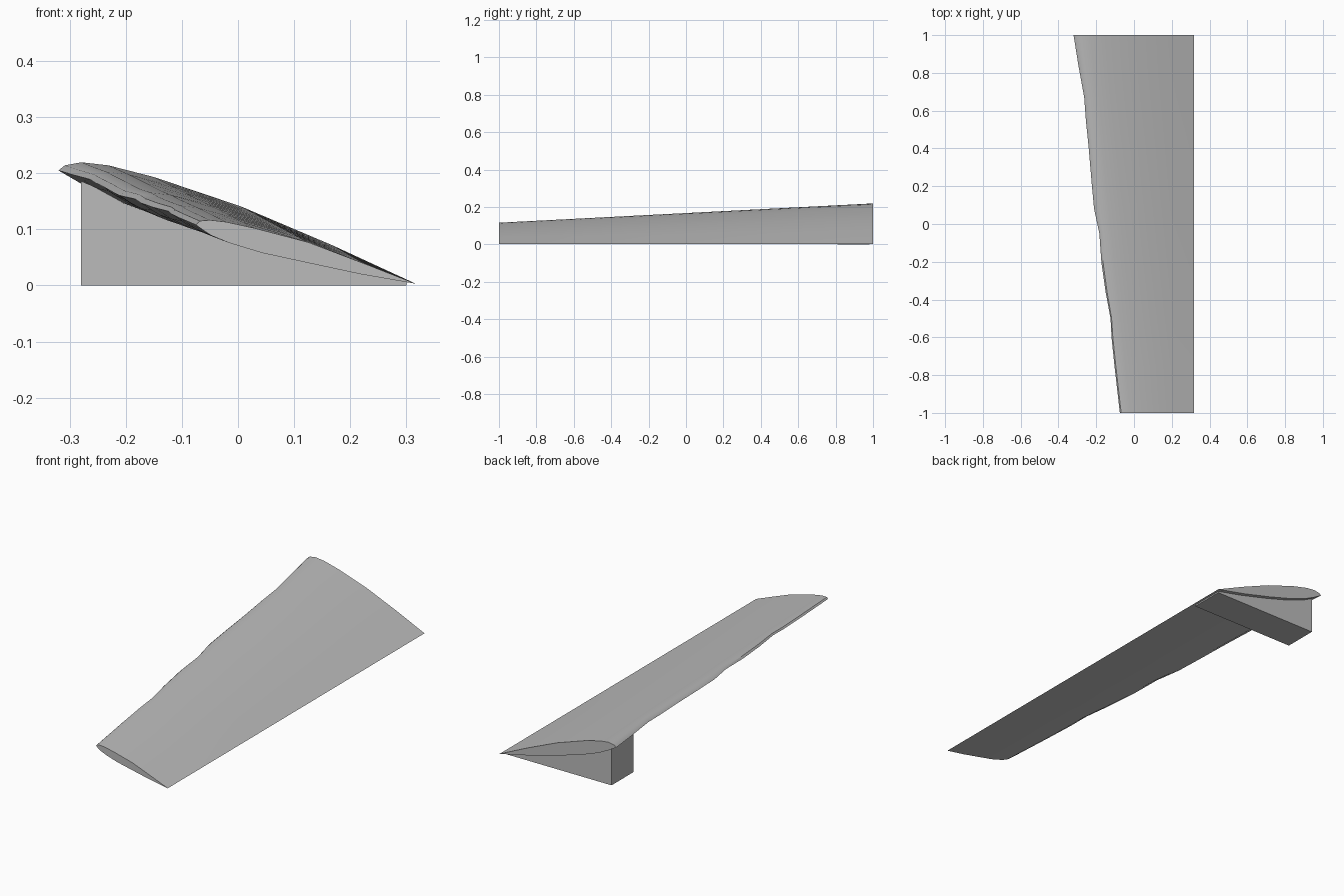
import bpy
import bmesh

cube = bpy.data.objects.get("Cube")
if cube:
    bpy.data.objects.remove(cube, do_unlink=True)

grey = bpy.data.materials.new("plain grey")
grey.use_nodes = True
colour = (0.5, 0.5, 0.5, 1)
grey.diffuse_color = colour
grey.node_tree.nodes["Principled BSDF"].inputs["Base Color"].default_value = colour

TRAIL = (0.317, 0.003)
# Distance forward of the trailing edge as a share of the chord, root height, tip height
UPPER = [(1, .205, .108), (.982, .214, .115), (.936, .2195, .1165), (.86, .214, .113),
         (.732, .193, .102), (.49, .141, .077), (.235, .072, .039)]
LOWER = [(.25, .038, .02), (.5, .08, .041), (.7, .118, .058), (.85, .153, .076),
         (.93, .179, .089), (.965, .192, .098)]
# Span position and depth of the worn dents along the leading edge
STATIONS = [(1, 0), (.84, .006), (.67, .016), (.55, .01), (.4, .007), (.22, 0),
            (.08, -.004), (-.05, .008), (-.2, 0), (-.36, .003), (-.5, .012),
            (-.6, .005), (-.75, .002), (-1, 0)]


def section(y, dent=0):
    """Airfoil outline (x, z) at a span position, blended from root to tip."""
    t = (1 - y) / 2
    chord = 0.637 + (0.392 - 0.637) * t
    points = []
    for row, lift in ((UPPER, 0), ([(0, TRAIL[1], TRAIL[1])] + LOWER, 0.6)):
        for share, root, tip in row:
            push = dent * share ** 12
            z = root + (tip - root) * t + push * lift
            points.append((TRAIL[0] - share * chord + push, z))
    return points


def loft(name, rings):
    """Skin a run of matching outlines and cap both ends."""
    bm = bmesh.new()
    loops = [[bm.verts.new((x, y, z)) for x, z in outline] for y, outline in rings]
    for a, b in zip(loops, loops[1:]):
        for i in range(len(a)):
            j = (i + 1) % len(a)
            bm.faces.new((a[i], a[j], b[j], b[i]))
    bm.faces.new(loops[0])
    bm.faces.new(loops[-1][::-1])
    bmesh.ops.recalc_face_normals(bm, faces=bm.faces)
    mesh = bpy.data.meshes.new(name)
    bm.to_mesh(mesh)
    bm.free()
    obj = bpy.data.objects.new(name, mesh)
    bpy.context.collection.objects.link(obj)
    mesh.materials.append(grey)
    return obj


# Tapered blade
blade = loft("blade", [(y, section(y, dent)) for y, dent in STATIONS])
bpy.ops.object.select_all(action="DESELECT")
blade.select_set(True)
bpy.context.view_layer.objects.active = blade
bpy.ops.object.shade_smooth_by_angle(angle=0.6)

# Mounting wedge under the wide end, its top tucked into the blade's underside
under = [(x, z + 0.005) for x, z in section(0.9)[len(UPPER) + 1:] if -0.27 < x < 0.29]
wedge = [(-0.28, 0), (0.3, 0), (0.3, 0.008)] + under + [(-0.28, 0.186)]
loft("mounting_wedge", [(0.98, wedge), (0.81, wedge)])
